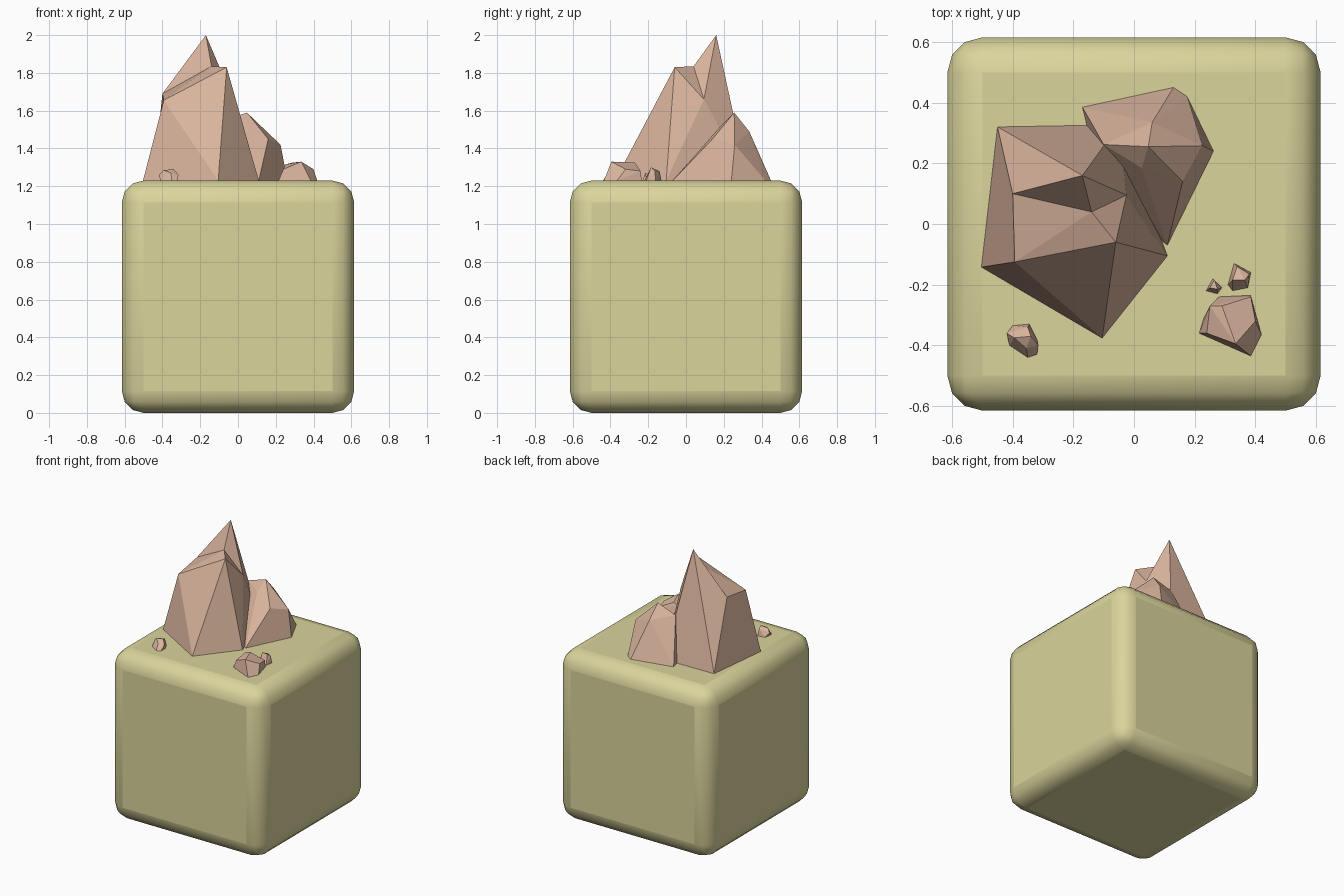
import bpy, bmesh
from mathutils import Vector

TOP = 1.23  # height of the ground surface


def material(name, rgb):
    m = bpy.data.materials.new(name)
    m.diffuse_color = (*rgb, 1)
    return m


sand = material("sand", (0.70, 0.66, 0.33))
stone = material("stone", (0.70, 0.46, 0.34))


def finish(bm, name, mat):
    bmesh.ops.recalc_face_normals(bm, faces=bm.faces[:])
    mesh = bpy.data.meshes.new(name)
    bm.to_mesh(mesh)
    bm.free()
    mesh.materials.append(mat)
    obj = bpy.data.objects.new(name, mesh)
    bpy.context.collection.objects.link(obj)
    return obj


def rock(name, base, upper, faces=None):
    """Faceted rock from a ground outline and raised corners; hull unless faces are given."""
    bm = bmesh.new()
    verts = [bm.verts.new((x, y, TOP)) for x, y in base]
    verts += [bm.verts.new(p) for p in upper]
    if faces:
        for f in faces:
            bm.faces.new([verts[i] for i in f])
    else:
        res = bmesh.ops.convex_hull(bm, input=verts)
        junk = {v for v in res["geom_interior"] if isinstance(v, bmesh.types.BMVert)}
        bmesh.ops.delete(bm, geom=list(junk), context='VERTS')
    return finish(bm, name, stone)


# Rounded ground block
bpy.ops.mesh.primitive_cube_add(size=TOP, location=(0, 0, TOP / 2))
block = bpy.context.object
block.name = "ground_block"
block.data.materials.append(sand)
bev = block.modifiers.new("rounding", 'BEVEL')
bev.width = 0.115
bev.segments = 3
bpy.ops.object.shade_smooth_by_angle(angle=0.8)

# Tall crag with a notch below the peak
rock("tall_crag",
     [(-0.45, 0.32), (-0.503, -0.142), (-0.105, -0.376), (0.11, -0.105), (-0.05, 0.327)],
     [(-0.17, 0.16, 2.0), (-0.40, 0.10, 1.69), (-0.393, -0.125, 1.655),
      (-0.06, -0.06, 1.83), (-0.14, 0.04, 1.835), (-0.025, 0.095, 1.66)],
     [(0, 1, 7, 6), (5, 0, 6), (5, 4, 0), (5, 10, 4), (5, 9, 10), (5, 6, 9),
      (6, 7, 9), (7, 8, 9), (9, 8, 10), (7, 1, 2), (7, 2, 8), (8, 2, 3),
      (8, 3, 10), (10, 3, 4), (0, 4, 3, 2, 1)])

# Lower crag behind it
rock("low_crag",
     [(-0.17, 0.385), (0.13, 0.45), (0.175, 0.42), (0.262, 0.24), (0.11, -0.07), (-0.1, 0.1)],
     [(0.047, 0.255, 1.59), (0.06, 0.335, 1.49), (0.16, 0.14, 1.45),
      (0.225, 0.258, 1.42), (0.025, 0.185, 1.52), (-0.10, 0.262, 1.54)])

# Loose stones
rock("large_stone",
     [(0.23, -0.31), (0.215, -0.36), (0.385, -0.435), (0.42, -0.365), (0.385, -0.235), (0.28, -0.24)],
     [(0.335, -0.395, 1.33), (0.25, -0.27, 1.315), (0.385, -0.24, 1.28),
      (0.40, -0.32, 1.29), (0.29, -0.27, 1.325), (0.24, -0.36, 1.29)])
rock("medium_stone",
     [(0.31, -0.20), (0.325, -0.22), (0.375, -0.21), (0.385, -0.16), (0.33, -0.13)],
     [(0.325, -0.185, 1.30), (0.365, -0.185, 1.30), (0.34, -0.14, 1.28), (0.38, -0.165, 1.28)])
rock("small_stone",
     [(0.238, -0.22), (0.275, -0.23), (0.29, -0.21), (0.26, -0.18)],
     [(0.25, -0.21, 1.26), (0.275, -0.215, 1.27), (0.265, -0.185, 1.26)])
rock("left_stone",
     [(-0.41, -0.40), (-0.35, -0.44), (-0.32, -0.43), (-0.32, -0.38), (-0.345, -0.33), (-0.40, -0.335)],
     [(-0.42, -0.36, 1.26), (-0.395, -0.375, 1.285), (-0.34, -0.37, 1.29),
      (-0.355, -0.41, 1.27), (-0.315, -0.40, 1.26), (-0.35, -0.34, 1.28)])
